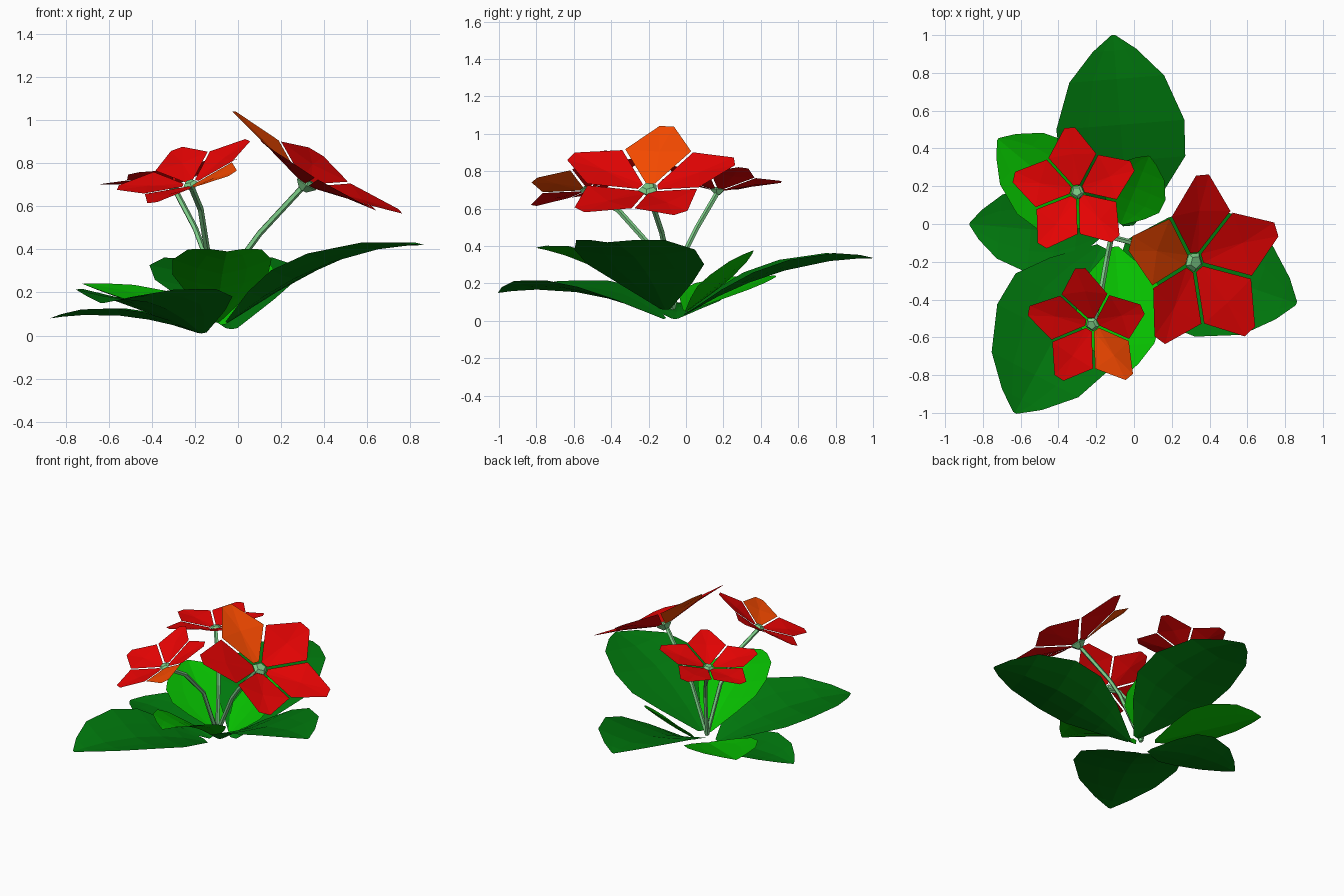
import bpy, math
from mathutils import Vector

if "Cube" in bpy.data.objects:
    bpy.data.objects.remove(bpy.data.objects["Cube"])


def material(name, rgb):
    m = bpy.data.materials.new(name)
    m.diffuse_color = (*rgb, 1)
    m.use_nodes = True
    m.node_tree.nodes["Principled BSDF"].inputs["Base Color"].default_value = m.diffuse_color
    return m


DARK = material("dark_leaf", (0.0, 0.19, 0.004))
BRIGHT = material("bright_leaf", (0.002, 0.52, 0.0))
RED = material("red_petal", (0.8, 0.001, 0.001))
ORANGE = material("orange_petal", (0.95, 0.07, 0.0))
STEM = material("stem_green", (0.21, 0.62, 0.25))


def add_mesh(name, verts, faces, mat):
    me = bpy.data.meshes.new(name)
    me.from_pydata([tuple(v) for v in verts], [], faces)
    me.materials.append(mat)
    me.update()
    ob = bpy.data.objects.new(name, me)
    bpy.context.collection.objects.link(ob)
    return ob


# Leaf: arched midrib with a folded, tapering blade
ROWS = [(0, 0.08), (0.18, 0.62), (0.34, 0.97), (0.53, 1.0), (0.77, 0.74), (0.92, 0.34), (1, 0.03)]
COLS = [-1, -0.5, 0, 0.5, 1]


def leaf(name, base, tip, mid_z, half, fold, mat):
    base, tip = Vector(base), Vector(tip)
    ctrl = (base + tip) / 2
    ctrl.z = 2 * mid_z - (base.z + tip.z) / 2
    d = tip - base
    side = Vector((d.y, -d.x, 0)).normalized()
    verts, faces = [], []
    for t, w in ROWS:
        p = base * (1 - t) ** 2 + ctrl * 2 * t * (1 - t) + tip * t * t
        for c in COLS:
            verts.append(p + side * c * w * half + Vector((0, 0, fold * half * w * abs(c) ** 1.3)))
    n = len(COLS)
    for i in range(len(ROWS) - 1):
        for j in range(n - 1):
            a = i * n + j
            faces.append((a, a + 1, a + n + 1, a + n))
    add_mesh(name, verts, faces, mat)


leaf("back_leaf", (-0.03, -0.01, 0.03), (-0.11, 1.0, 0.335), 0.26, 0.34, 0.17, DARK)
leaf("right_leaf", (-0.05, -0.11, 0.06), (0.86, -0.42, 0.42), 0.33, 0.34, 0.12, DARK)
leaf("front_left_leaf", (-0.17, -0.12, 0.01), (-0.63, -1.0, 0.15), 0.15, 0.35, 0.18, DARK)
leaf("left_leaf", (-0.18, -0.06, 0.01), (-0.87, 0.0, 0.08), 0.09, 0.23, 0.15, DARK)
leaf("front_small_leaf", (-0.1, -0.12, 0.06), (-0.05, -0.8, 0.39), 0.275, 0.23, 0.3, BRIGHT)
leaf("left_small_leaf", (-0.18, 0.0, 0.05), (-0.72, 0.45, 0.24), 0.145, 0.24, 0.22, BRIGHT)
leaf("back_small_leaf", (-0.07, 0.0, 0.05), (0.08, 0.36, 0.375), 0.2, 0.17, 0.2, BRIGHT)


# Stem: five-sided tube along a short path
def stem(name, pts, radius):
    verts, faces = [], []
    pts = [Vector(p) for p in pts]
    for i, p in enumerate(pts):
        d = pts[min(i + 1, len(pts) - 1)] - pts[max(i - 1, 0)]
        q = Vector((0, 0, 1)).rotation_difference(d)
        for k in range(5):
            a = math.tau * k / 5
            verts.append(p + q @ Vector((math.cos(a), math.sin(a), 0)) * radius)
    for i in range(len(pts) - 1):
        for k in range(5):
            a, b = i * 5 + k, i * 5 + (k + 1) % 5
            faces.append((a, b, b + 5, a + 5))
    faces += [(4, 3, 2, 1, 0), tuple(range(len(verts) - 5, len(verts)))]
    add_mesh(name, verts, faces, STEM)


# Flower: five cupped petals around a five-sided centre
def flower(name, centre, normal, scale, first_angle, orange=None):
    c = Vector(centre)
    q = Vector((0, 0, 1)).rotation_difference(Vector(normal))

    def place(x, y, z, ang):
        ca, sa = math.cos(ang), math.sin(ang)
        return c + q @ (Vector((x * ca - y * sa, x * sa + y * ca, z)) * scale)

    outline = [(0.05, -0.025, 0.01), (0.265, -0.182, 0.085), (0.475, -0.04, 0.105),
               (0.475, 0.04, 0.105), (0.265, 0.182, 0.085), (0.05, 0.025, 0.01)]
    for k in range(5):
        ang = math.radians(first_angle + 72 * k)
        verts = [place(*p, ang) for p in outline + [(0.28, 0, 0.067)]]
        faces = [(i, (i + 1) % 6, 6) for i in range(6)]
        add_mesh(f"{name}_petal_{k + 1}", verts, faces, ORANGE if k == orange else RED)

    # Centre button and the calyx below it
    rings = [(0.02, -0.03), (0.055, 0.005), (0.034, 0.025)]
    verts = [place(r, 0, z, math.radians(first_angle + 36 + 72 * k)) for r, z in rings for k in range(5)]
    faces = [(4, 3, 2, 1, 0), (10, 11, 12, 13, 14)]
    for i in range(2):
        for k in range(5):
            a, b = i * 5 + k, i * 5 + (k + 1) % 5
            faces.append((a, b, b + 5, a + 5))
    add_mesh(name + "_centre", verts, faces, STEM)


ROOT = (-0.12, -0.07, 0.065)
stem("right_stem", [ROOT, (0.03, -0.11, 0.38), (0.10, -0.13, 0.475), (0.295, -0.2, 0.685)], 0.015)
stem("back_stem", [ROOT, (-0.155, 0.0, 0.38), (-0.2, 0.06, 0.5), (-0.295, 0.165, 0.68)], 0.014)
stem("front_stem", [ROOT, (-0.145, -0.19, 0.4), (-0.175, -0.36, 0.59), (-0.215, -0.52, 0.685)], 0.015)

flower("right_flower", (0.315, -0.2, 0.70), (0.53, -0.11, 0.866), 1.0, 93, orange=1)
flower("back_flower", (-0.30, 0.17, 0.695), (-0.19, 0.06, 1), 0.71, 95)
flower("front_flower", (-0.22, -0.53, 0.70), (-0.36, -0.36, 1), 0.71, 94, orange=3)
